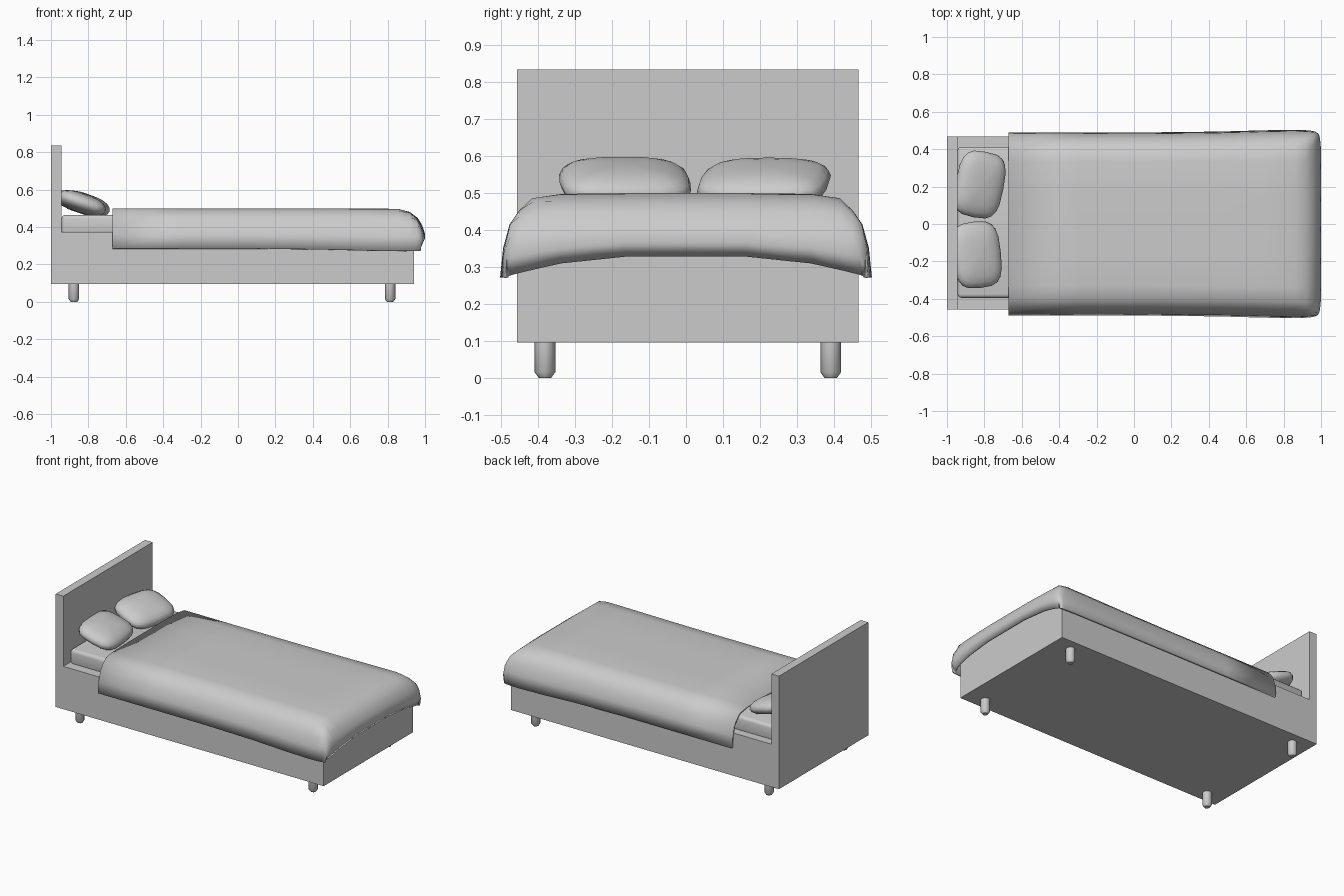
import bpy, bmesh, math
from mathutils import Matrix

if "Cube" in bpy.data.objects:
    bpy.data.objects.remove(bpy.data.objects["Cube"])


def finish(name, bm, smooth=None):
    bmesh.ops.recalc_face_normals(bm, faces=bm.faces)
    me = bpy.data.meshes.new(name)
    bm.to_mesh(me)
    bm.free()
    ob = bpy.data.objects.new(name, me)
    bpy.context.collection.objects.link(ob)
    if smooth:
        bpy.ops.object.select_all(action='DESELECT')
        ob.select_set(True)
        bpy.context.view_layer.objects.active = ob
        bpy.ops.object.shade_smooth_by_angle(angle=math.radians(smooth))
    return ob


def box(name, lo, hi, bevel=0, smooth=None):
    bm = bmesh.new()
    bmesh.ops.create_cube(bm, size=1)
    for v in bm.verts:
        v.co = [(a + b) / 2 + c * (b - a) for a, b, c in zip(lo, hi, v.co)]
    if bevel:
        bmesh.ops.bevel(bm, geom=bm.edges[:], offset=bevel, segments=3,
                        profile=0.5, affect='EDGES')
    return finish(name, bm, smooth)


# Frame, headboard and mattress
box("bed_base", (-0.945, -0.457, 0.095), (0.94, 0.467, 0.375))
box("headboard", (-1.0, -0.457, 0.095), (-0.945, 0.467, 0.835))
box("mattress", (-0.943, -0.395, 0.36), (0.92, 0.412, 0.465), 0.02, 40)


# Legs: eight-sided turned profile
def leg(name, x, y):
    bm = bmesh.new()
    rings = []
    for r, z in [(0.017, 0), (0.028, 0.015), (0.028, 0.096)]:
        rings.append([bm.verts.new((x + r * math.cos(k * math.pi / 4),
                                    y + r * math.sin(k * math.pi / 4), z))
                      for k in range(8)])
    for a, b in zip(rings, rings[1:]):
        for k in range(8):
            bm.faces.new((a[k], a[(k + 1) % 8], b[(k + 1) % 8], b[k]))
    bm.faces.new(rings[0])
    bm.faces.new(rings[-1])
    finish(name, bm, 50)


for end, x in (("head", -0.877), ("foot", 0.813)):
    for side, y in (("front", -0.382), ("back", 0.392)):
        leg(f"{end}_{side}_leg", x, y)


# Pillows: flattened, squared-off spheres leaning on the headboard
def pillow(name, loc, turn, tilt, half):
    def sq(c, p):
        return math.copysign(abs(c) ** p, c)
    bm = bmesh.new()
    bmesh.ops.create_uvsphere(bm, u_segments=20, v_segments=10, radius=1)
    for v in bm.verts:
        r = math.hypot(v.co.x, v.co.y)
        if r > 1e-5:
            a, b = v.co.x / r, v.co.y / r
            rr = r ** 0.8
            v.co.x, v.co.y = sq(a, 0.6) * rr, sq(b, 0.6) * rr
        v.co.x *= half[0]
        v.co.y *= half[1]
        v.co.z = sq(v.co.z, 0.9) * half[2]
    m = (Matrix.Translation(loc) @ Matrix.Rotation(math.radians(turn), 4, 'Z')
         @ Matrix.Rotation(math.radians(tilt), 4, 'Y'))
    bm.transform(m)
    finish(name, bm, 60)


pillow("back_pillow", (-0.825, 0.211, 0.526), -11, 19, (0.135, 0.178, 0.053))
pillow("front_pillow", (-0.84, -0.165, 0.528), 6, 19, (0.135, 0.178, 0.053))

# Duvet: cross profile (y, drop) swept along a length profile (x, drop)
half = [(0.16, 0), (0.33, 0.002), (0.405, 0.013), (0.44, 0.045),
        (0.465, 0.08), (0.482, 0.14), (0.49, 0.215)]
cross = [(-y, d) for y, d in reversed(half)] + [(0, 0)] + half
length = [(-0.672, 0), (-0.3, 0), (0.1, 0), (0.45, 0), (0.7, 0), (0.86, 0.003),
          (0.92, 0.02), (0.96, 0.05), (0.985, 0.09), (1.0, 0.135), (0.98, 0.172)]
bm = bmesh.new()
rows = []
for lx, ld in length:
    row = []
    flare = max(0, min(1, (lx - 0.3) / 0.5))
    for cy, cd in cross:
        hem = 1 + 0.32 * max(0, min(1, (abs(cy) - 0.25) / 0.24))
        drop = max(ld * hem, cd * (1 + 0.06 * flare))
        pull = (ld / 0.172) * (cd / 0.215)
        y = cy * (1 + 0.028 * flare - 0.04 * pull)
        row.append(bm.verts.new((lx - 0.03 * pull, y, 0.5 - drop)))
    rows.append(row)
for a, b in zip(rows, rows[1:]):
    for k in range(len(cross) - 1):
        bm.faces.new((a[k], b[k], b[k + 1], a[k + 1]))
duvet = finish("duvet", bm, 60)
if duvet.data.polygons[len(duvet.data.polygons) // 3].normal.z < 0:
    duvet.data.flip_normals()
mod = duvet.modifiers.new("thickness", 'SOLIDIFY')
mod.thickness = 0.014
mod.offset = -1
